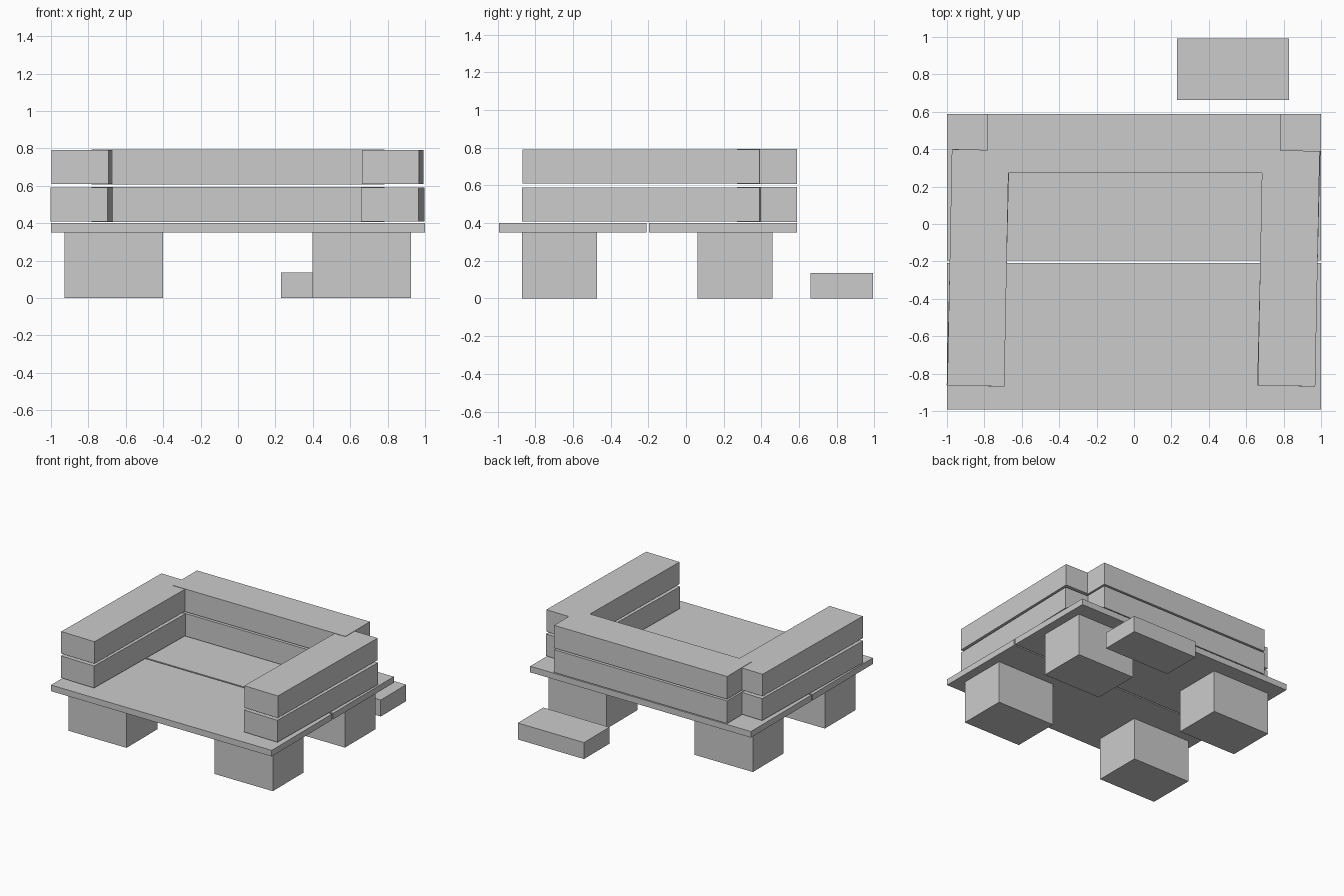
import bpy
import math

if "Cube" in bpy.data.objects:
    bpy.data.objects.remove(bpy.data.objects["Cube"])

grey = bpy.data.materials.new("plain grey")
grey.diffuse_color = (0.6, 0.6, 0.6, 1)
grey.use_nodes = True
grey.node_tree.nodes["Principled BSDF"].inputs["Base Color"].default_value = grey.diffuse_color


def box(name, x, y, z, turn=0.0):
    """Box from (min, max) ranges, turned about its own upright axis."""
    bpy.ops.mesh.primitive_cube_add(
        size=1,
        location=[sum(r) / 2 for r in (x, y, z)],
        rotation=(0, 0, math.radians(turn)))
    ob = bpy.context.object
    ob.name = name
    ob.scale = [r[1] - r[0] for r in (x, y, z)]
    ob.data.materials.append(grey)
    return ob


# Block legs
for side, x in (("left", (-0.928, -0.4)), ("right", (0.398, 0.926))):
    box(f"front_leg_{side}", x, (-0.872, -0.472), (0, 0.35))
    box(f"back_leg_{side}", x, (0.062, 0.46), (0, 0.35))

# Two seat boards with a narrow gap
box("front_seat_board", (-1, 1), (-0.992, -0.209), (0.35, 0.4))
box("back_seat_board", (-1, 1), (-0.196, 0.588), (0.35, 0.4))

# Two layers of beams: backrest and slightly skewed arms
for layer, z0, z1, turn in (("lower", 0.41, 0.59, -1.4), ("upper", 0.61, 0.79, -1.1)):
    box(f"{layer}_backrest", (-0.784, 0.784), (0.272, 0.588), (z0 - 0.003, z1 + 0.003))
    box(f"{layer}_arm_left", (-0.986, -0.681), (-0.866, 0.397), (z0, z1), turn)
    box(f"{layer}_arm_right", (0.674, 0.981), (-0.866, 0.393), (z0, z1), turn)

# Loose step block behind
box("step_block", (0.23, 0.83), (0.662, 0.992), (0, 0.135))
